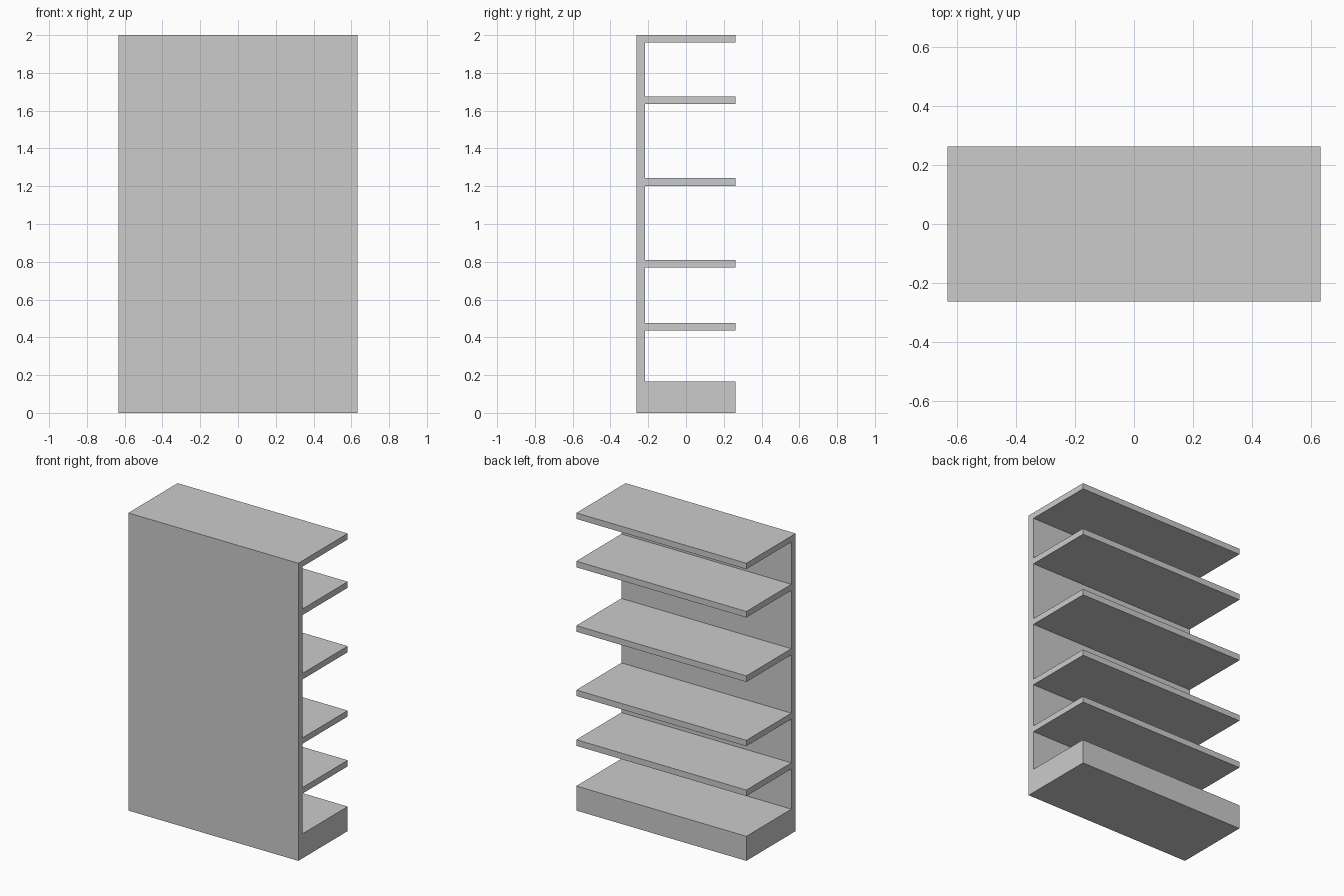
import bpy, bmesh

if "Cube" in bpy.data.objects:
    bpy.data.objects.remove(bpy.data.objects["Cube"])

HALF_W = 0.632               # half width along x
BACK, INNER, FRONT = -0.262, -0.216, 0.262   # panel back, panel inner face, shelf edge
BASE_TOP = 0.165
SHELVES = [(0.435, 0.476), (0.77, 0.81), (1.202, 1.243), (1.635, 1.676)]
TOP = (1.96, 2.0)

grey = bpy.data.materials.new("light_grey")
grey.diffuse_color = (0.6, 0.6, 0.6, 1)
grey.use_nodes = True
grey.node_tree.nodes["Principled BSDF"].inputs["Base Color"].default_value = grey.diffuse_color

# Comb-shaped side profile (y, z): plinth, shelves, top board, back panel
profile = [(BACK, 0), (FRONT, 0), (FRONT, BASE_TOP), (INNER, BASE_TOP)]
for low, high in SHELVES:
    profile += [(INNER, low), (FRONT, low), (FRONT, high), (INNER, high)]
profile += [(INNER, TOP[0]), (FRONT, TOP[0]), (FRONT, TOP[1]), (BACK, TOP[1])]

# Extrude the profile across the width of the unit
bm = bmesh.new()
side = bm.faces.new([bm.verts.new((-HALF_W, y, z)) for y, z in profile])
ext = bmesh.ops.extrude_face_region(bm, geom=[side], use_keep_orig=True)
moved = [v for v in ext["geom"] if isinstance(v, bmesh.types.BMVert)]
bmesh.ops.translate(bm, verts=moved, vec=(2 * HALF_W, 0, 0))
bmesh.ops.recalc_face_normals(bm, faces=bm.faces)

mesh = bpy.data.meshes.new("shelf_unit")
bm.to_mesh(mesh)
bm.free()
mesh.materials.append(grey)
unit = bpy.data.objects.new("shelf_unit", mesh)
bpy.context.collection.objects.link(unit)
